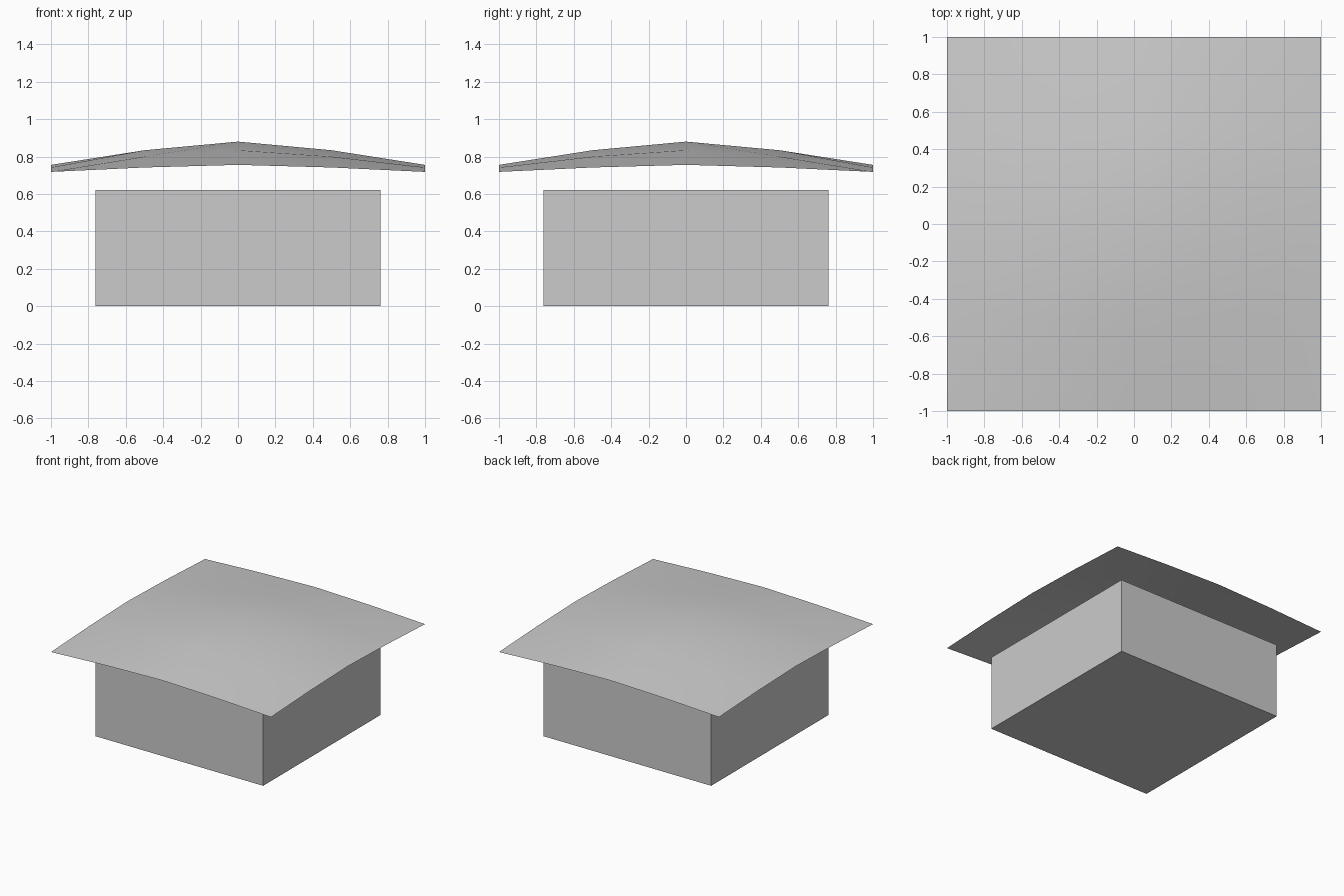
import bpy
import math

if "Cube" in bpy.data.objects:
    bpy.data.objects.remove(bpy.data.objects["Cube"])

# Solid square base block
W, H = 0.763, 0.62
bpy.ops.mesh.primitive_cube_add(size=2, location=(0, 0, H / 2))
base = bpy.context.object
base.name = "base_block"
base.scale = (W, W, H / 2)
bpy.ops.object.transform_apply(location=True, rotation=False, scale=True)

# Thin domed sheet floating above the block: a 4 x 4 grid raised by a soft bump
bpy.ops.mesh.primitive_grid_add(x_subdivisions=4, y_subdivisions=4, size=2)
sheet = bpy.context.object
sheet.name = "domed_sheet"
for v in sheet.data.vertices:
    v.co.z = 0.702 + 0.178 * math.exp(-1.2 * (v.co.x ** 2 + v.co.y ** 2))
bpy.ops.object.shade_smooth()
